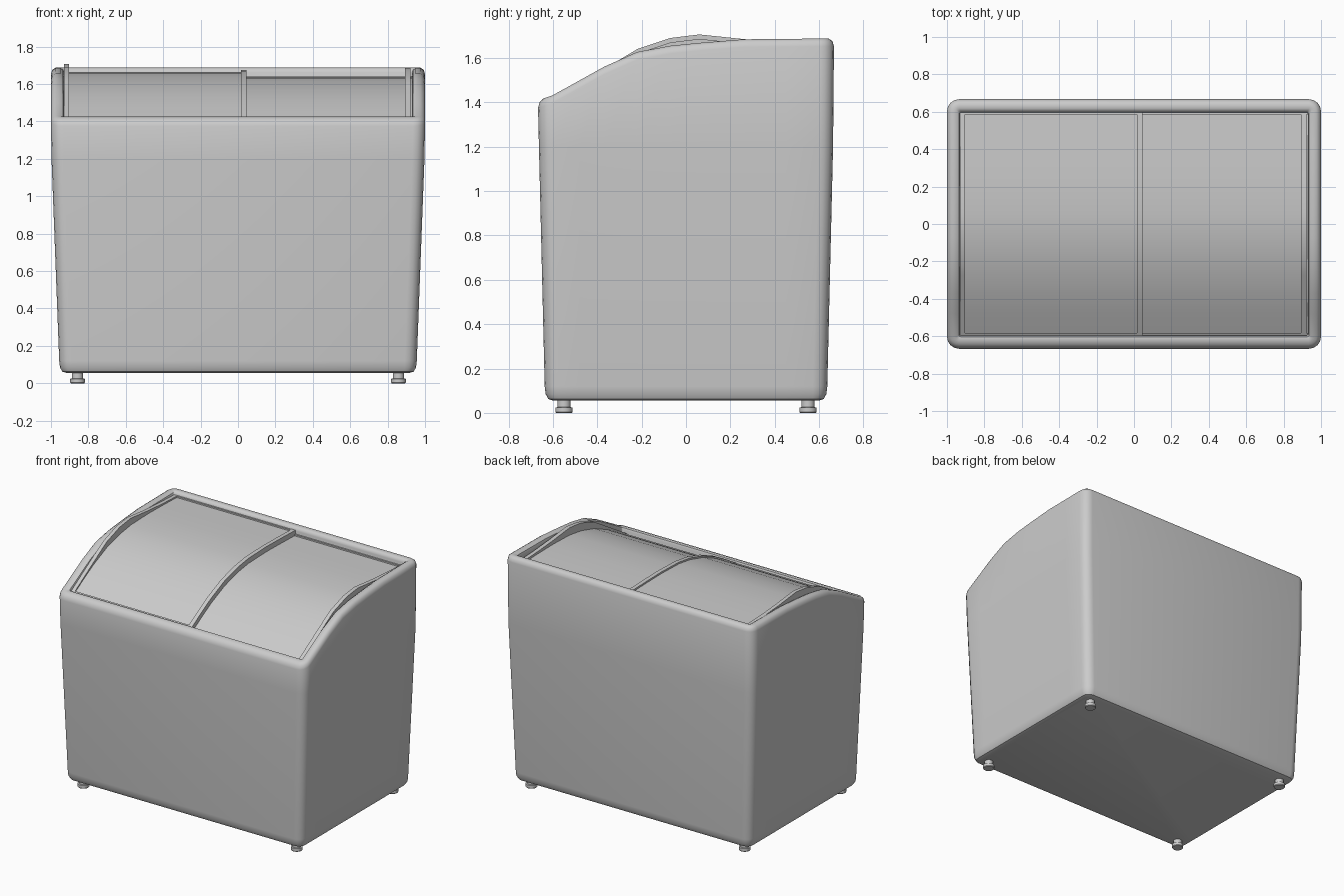
import bpy, bmesh, math

if "Cube" in bpy.data.objects:
    bpy.data.objects.remove(bpy.data.objects["Cube"])

# Side profiles as (y, z) points
RIM = [(-0.665, 1.41), (-0.6, 1.432), (-0.37, 1.56), (-0.22, 1.627), (-0.07, 1.655),
       (0.06, 1.668), (0.26, 1.684), (0.665, 1.688)]
GLASS = [(-0.6, 1.40), (-0.48, 1.472), (-0.37, 1.532), (-0.22, 1.597), (-0.07, 1.638),
         (0.06, 1.657), (0.26, 1.663), (0.43, 1.66), (0.6, 1.655)]
RAIL = [(-0.6, 1.41), (-0.37, 1.55), (-0.27, 1.61), (-0.22, 1.64), (-0.07, 1.69),
        (0.06, 1.706), (0.26, 1.685), (0.43, 1.672), (0.6, 1.665)]
SIDE_Y = [-0.48, -0.37, -0.22, -0.07, 0.06, 0.26, 0.45]


def height(profile, y):
    if y <= profile[0][0]:
        return profile[0][1]
    for (y0, z0), (y1, z1) in zip(profile, profile[1:]):
        if y <= y1:
            return z0 + (z1 - z0) * (y - y0) / (y1 - y0)
    return profile[-1][1]


def finish(name, bm, angle=35):
    bmesh.ops.recalc_face_normals(bm, faces=bm.faces)
    me = bpy.data.meshes.new(name)
    bm.to_mesh(me)
    bm.free()
    ob = bpy.data.objects.new(name, me)
    bpy.context.collection.objects.link(ob)
    bpy.ops.object.select_all(action='DESELECT')
    bpy.context.view_layer.objects.active = ob
    ob.select_set(True)
    bpy.ops.object.shade_smooth_by_angle(angle=math.radians(angle))
    return ob


def rounded_loop(hx, hy, r):
    """Rounded rectangle with extra points on the two long-profile sides."""
    pts = []
    for k, (sx, sy) in enumerate([(1, 1), (-1, 1), (-1, -1), (1, -1)]):
        for i in range(5):
            a = math.radians(90 * k + 22.5 * i)
            pts.append((sx * (hx - r) + r * math.cos(a), sy * (hy - r) + r * math.sin(a)))
        if k == 1:
            pts += [(-hx, y) for y in reversed(SIDE_Y)]
        if k == 3:
            pts += [(hx, y) for y in SIDE_Y]
    return pts


def build_body():
    bm = bmesh.new()
    # each ring: half width, half depth, corner radius, z, True when z is relative to the rim
    rings = [(0.915, 0.597, 0.03, 0.055, False), (0.939, 0.62, 0.05, 0.062, False),
             (0.952, 0.633, 0.06, 0.085, False), (0.956, 0.637, 0.065, 0.12, False),
             (0.997, 0.663, 0.065, 1.2, False)]
    for inset, dz in [(0, -0.035), (0.007, -0.012), (0.024, 0), (0.05, 0),
                      (0.064, -0.008), (0.07, -0.025)]:
        rings.append((1 - inset, 0.667 - inset, max(0.065 - inset, 0.01), dz, True))
    rings.append((0.925, 0.592, 0.01, 0.3, False))
    loops = []
    for hx, hy, r, z, rel in rings:
        loops.append([bm.verts.new((x, y, z + (height(RIM, y) if rel else 0)))
                      for x, y in rounded_loop(hx, hy, r)])
    n = len(loops[0])
    for a, b in zip(loops, loops[1:]):
        for i in range(n):
            j = (i + 1) % n
            bm.faces.new((a[i], a[j], b[j], b[i]))
    bm.faces.new(loops[0])
    bm.faces.new(loops[-1])
    finish("freezer_body", bm, 40)


def swept(name, x0, x1, top, bottom, dz=0, y0=-0.597, y1=0.597):
    """Slab between x0 and x1 following the top profile along y."""
    ys = [y0] + [y for y, _ in top if y0 + 0.005 < y < y1 - 0.005] + [y1]
    bm = bmesh.new()
    rows = []
    for y in ys:
        zt, zb = height(top, y) + dz, bottom(y) + dz
        rows.append([bm.verts.new(p) for p in
                     [(x0, y, zb), (x1, y, zb), (x1, y, zt), (x0, y, zt)]])
    for a, b in zip(rows, rows[1:]):
        for i in range(4):
            j = (i + 1) % 4
            bm.faces.new((a[i], a[j], b[j], b[i]))
    bm.faces.new(rows[0])
    bm.faces.new(rows[-1])
    return finish(name, bm)


def build_lid(side, x0, x1, dz, rails):
    under = lambda y: height(GLASS, y) - 0.015
    swept(side + "_lid_glass", x0, x1, GLASS, under, dz)
    raised = [(y, z + 0.01) for y, z in GLASS]
    # front and back frame bars
    swept(side + "_lid_front_bar", x0, x1, raised, under, dz, -0.597, -0.582)
    swept(side + "_lid_back_bar", x0, x1, raised, under, dz, 0.585, 0.597)
    for part, a, b, prof, rdz in rails:
        swept(side + "_lid_" + part, a, b, prof, lambda y: height(GLASS, y) - 0.03, rdz)


def build_foot(name, x, y):
    bm = bmesh.new()
    outline = [(0.036, 0), (0.039, 0.004), (0.039, 0.024), (0.03, 0.026), (0.03, 0.058)]
    rows = [[bm.verts.new((x + r * math.cos(math.tau * i / 20), y + r * math.sin(math.tau * i / 20), z))
             for i in range(20)] for r, z in outline]
    for a, b in zip(rows, rows[1:]):
        for i in range(20):
            j = (i + 1) % 20
            bm.faces.new((a[i], a[j], b[j], b[i]))
    bm.faces.new(rows[0])
    bm.faces.new(rows[-1])
    finish(name, bm)


build_body()

# Two curved sliding lids, the left one running above the right one
MIDDLE = [(y, z + 0.012) for y, z in GLASS]
build_lid("left", -0.93, 0.045, 0, [("outer_rail", -0.93, -0.903, RAIL, 0),
                                    ("middle_rail", 0.015, 0.045, MIDDLE, 0)])
build_lid("right", 0.0, 0.93, -0.025, [("outer_rail", 0.893, 0.922, RAIL, -0.02)])

# Four levelling feet
for sx, xn in ((-1, "left"), (1, "right")):
    for sy, yn in ((-1, "front"), (1, "back")):
        build_foot(f"{yn}_{xn}_foot", sx * 0.858, sy * 0.55)
